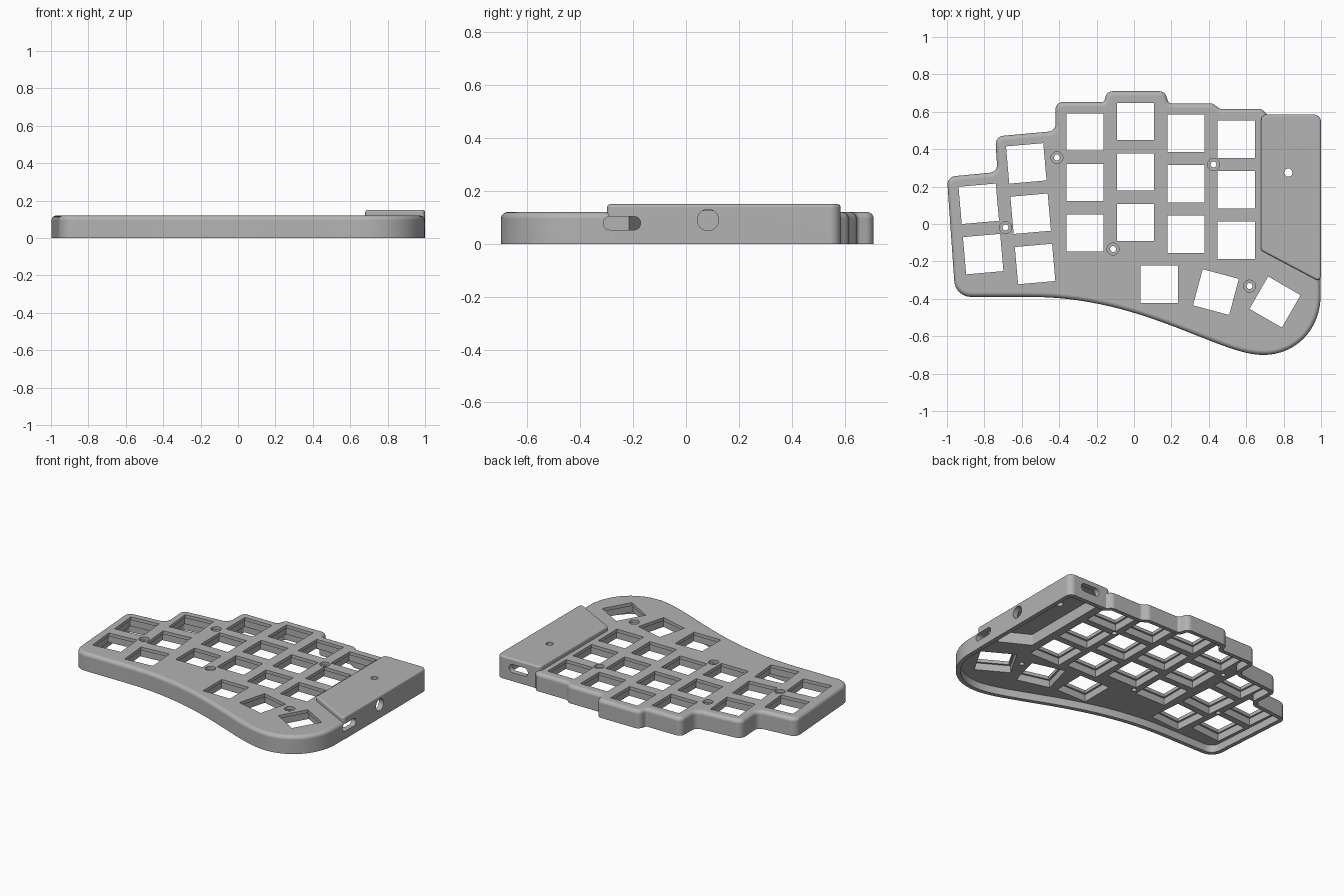
import bpy, bmesh, math
from mathutils import Vector, Matrix
from mathutils.geometry import interpolate_bezier

if "Cube" in bpy.data.objects:
    bpy.data.objects.remove(bpy.data.objects["Cube"])

TOP, PLATE_UNDER, LIP = 0.12, 0.05, 0.098
COVER_TOP, WALL = 0.15, 0.028


def bezier(a, b, c, d, n):
    return [Vector(p[:2]) for p in interpolate_bezier(
        *[Vector((q[0], q[1], 0)) for q in (a, b, c, d)], n)]


def fillet(corners, before=None, after=None):
    """Round each (x, y, radius) corner of a path."""
    pts = [Vector(c[:2]) for c in corners]
    ext = [Vector(before) if before else pts[-1]] + pts + [Vector(after) if after else pts[0]]
    out = []
    for i, (_, _, r) in enumerate(corners):
        a, p, b = ext[i:i + 3]
        u, v = (a - p).normalized(), (b - p).normalized()
        half = (math.pi - u.angle(v)) / 2
        t = r * math.tan(half)
        s, e = p + u * t, p + v * t
        f = 4 / 3 * math.tan(half / 2) / math.tan(half)
        out += bezier(s, s.lerp(p, f), e.lerp(p, f), e, 8)
    return out


def inset(pts, d):
    """Move a counter-clockwise outline inward by d."""
    out = []
    for i, p in enumerate(pts):
        e1 = (p - pts[i - 1]).normalized()
        e2 = (pts[(i + 1) % len(pts)] - p).normalized()
        n1, n2 = Vector((-e1.y, e1.x)), Vector((-e2.y, e2.x))
        out.append(p + (n1 + n2) * d / (1 + n1.dot(n2)))
    return out


def loft(bm, rings, matrix):
    """Closed solid through (outline, z) rings."""
    loops = [[bm.verts.new(matrix @ Vector((p[0], p[1], z))) for p in pts] for pts, z in rings]
    for lo, hi in zip(loops, loops[1:]):
        for i in range(len(lo)):
            j = (i + 1) % len(lo)
            bm.faces.new((lo[i], lo[j], hi[j], hi[i]))
    bm.faces.new(loops[0][::-1])
    bm.faces.new(loops[-1])


def rounded_top(pts, height, r, steps=5):
    rings = [(pts, 0)]
    for k in range(steps + 1):
        a = math.pi / 2 * k / steps
        rings.append((inset(pts, r * (1 - math.cos(a))), height - r + r * math.sin(a)))
    return rings


def make(name, solids):
    """Object from a list of (rings, matrix) solids."""
    bm = bmesh.new()
    for rings, matrix in solids:
        loft(bm, rings, matrix)
    bmesh.ops.recalc_face_normals(bm, faces=bm.faces)
    mesh = bpy.data.meshes.new(name)
    bm.to_mesh(mesh)
    bm.free()
    ob = bpy.data.objects.new(name, mesh)
    bpy.context.scene.collection.objects.link(ob)
    return ob


def combine(target, other, operation):
    """Apply a boolean with the first solver that gives a sound result."""
    mod = target.modifiers.new("combine", 'BOOLEAN')
    mod.operation, mod.object = operation, other
    mesh = target.data
    for solver in ('MANIFOLD', 'EXACT', 'FLOAT'):
        mod.solver = solver
        bpy.context.view_layer.update()
        deps = bpy.context.evaluated_depsgraph_get()
        result = bpy.data.meshes.new_from_object(target.evaluated_get(deps))
        if len(result.polygons) > 6 and len(result.vertices) != len(target.data.vertices):
            mesh = result
            break
    target.modifiers.clear()
    target.data = mesh
    bpy.data.objects.remove(other)


def circle(r, n=24):
    return [Vector((r * math.cos(math.tau * i / n), r * math.sin(math.tau * i / n))) for i in range(n)]


def square(s):
    return [Vector((x * s / 2, y * s / 2)) for x, y in ((-1, -1), (1, -1), (1, 1), (-1, 1))]


def slot(x, y, w, h):
    r = h / 2 - 0.001
    return fillet([(x - w / 2, y - h / 2, r), (x + w / 2, y - h / 2, r),
                   (x + w / 2, y + h / 2, r), (x - w / 2, y + h / 2, r)])


# Case outline: curved front, thumb lobe, stepped columns at the back
front_start, lobe, right = (-0.55, -0.39), (0.69, -0.70), (0.998, -0.38)
outline = bezier(front_start, (0.05, -0.39), (0.45, -0.70), lobe, 28)[:-1]
outline += bezier(lobe, (0.87, -0.70), (0.998, -0.56), right, 20)
outline += fillet([
    (0.998, 0.583, 0.04), (0.715, 0.583, 0.02), (0.685, 0.615, 0.04),
    (0.46, 0.615, 0.03), (0.42, 0.645, 0.04), (0.185, 0.645, 0.02),
    (0.165, 0.71, 0.04), (-0.145, 0.71, 0.04), (-0.16, 0.652, 0.015),
    (-0.42, 0.652, 0.04), (-0.42, 0.497, 0.04), (-0.742, 0.468, 0.045),
    (-0.73, 0.278, 0.04), (-1.0, 0.252, 0.045), (-0.955, -0.39, 0.09)],
    before=right, after=front_start)
flat = Matrix.Identity(4)
case = make("keyboard_case", [(rounded_top(outline, TOP, 0.025), flat)])

# Raised controller cover along the right side
cover = fillet([(1, -0.312, 0.02), (1, 0.585, 0.04), (0.68, 0.585, 0.03), (0.68, -0.142, 0.02)])
combine(case, make("cover", [(rounded_top(cover, COVER_TOP, 0.012), flat)]), 'UNION')

# Hollow underside and deeper controller bay
inner = inset(outline, WALL)
combine(case, make("cavity", [([(inner, -0.05), (inner, PLATE_UNDER)], flat)]), 'DIFFERENCE')
bay = fillet([(0.965, -0.25, 0.01), (0.965, 0.55, 0.01), (0.715, 0.55, 0.01), (0.715, -0.117, 0.01)])
combine(case, make("bay", [([(bay, 0.03), (bay, 0.125)], flat)]), 'DIFFERENCE')

# Key openings: (x, y of the top key, count, tilt), with a wider recess below the lip
columns = [(-0.83, 0.108, 2, 5), (-0.576, 0.324, 3, 5), (-0.262, 0.492, 3, 0),
           (0.008, 0.548, 3, 0), (0.278, 0.485, 3, 0), (0.546, 0.453, 3, 0),
           (0.136, -0.323, 1, 0), (0.438, -0.364, 1, -15), (0.754, -0.417, 1, -30)]
key_rings = [(square(0.225), 0.03), (square(0.225), LIP), (square(0.2), LIP), (square(0.2), 0.2)]
holes = []
for x, y, count, tilt in columns:
    rot = Matrix.Rotation(math.radians(tilt), 4, 'Z')
    for k in range(count):
        pos = Vector((x, y, 0)) + rot @ Vector((0, -0.27 * k, 0))
        holes.append((key_rings, Matrix.Translation(pos) @ rot))

# Counterbored screw holes and the reset hole in the cover
screw_rings = [(circle(0.016), 0.03), (circle(0.016), 0.1), (circle(0.032), 0.1), (circle(0.032), 0.2)]
for x, y in [(-0.412, 0.355), (0.425, 0.318), (-0.687, -0.019), (-0.112, -0.134), (0.618, -0.332)]:
    holes.append((screw_rings, Matrix.Translation((x, y, 0))))
holes.append(([(circle(0.022), 0.11), (circle(0.022), 0.2)], Matrix.Translation((0.825, 0.275, 0))))
combine(case, make("holes", holes), 'DIFFERENCE')

# Ports: slot and round jack on the right wall, slot on the back wall
to_side = Matrix(((0, 0, 1, 0), (1, 0, 0, 0), (0, 1, 0, 0), (0, 0, 0, 1)))
to_back = Matrix.Rotation(math.pi / 2, 4, 'X')
jack = [p + Vector((0.083, 0.09)) for p in circle(0.04, 32)]
switch, plug = slot(-0.242, 0.078, 0.14, 0.05), slot(0.84, 0.085, 0.14, 0.055)
combine(case, make("ports", [
    ([(switch, 0.9), (switch, 1.1)], to_side),
    ([(jack, 0.93), (jack, 1.1)], to_side),
    ([(plug, -0.7), (plug, -0.52)], to_back)]), 'DIFFERENCE')

# Material and smooth fillets
grey = bpy.data.materials.new("plain grey")
grey.use_nodes = True
colour = (0.45, 0.45, 0.45, 1)
grey.diffuse_color = colour
grey.node_tree.nodes["Principled BSDF"].inputs["Base Color"].default_value = colour
case.data.materials.clear()
case.data.materials.append(grey)
bpy.ops.object.select_all(action='DESELECT')
case.select_set(True)
bpy.context.view_layer.objects.active = case
bpy.ops.object.shade_smooth_by_angle(angle=math.radians(30))
weighted = case.modifiers.new("weighted_normals", 'WEIGHTED_NORMAL')
weighted.keep_sharp = True
